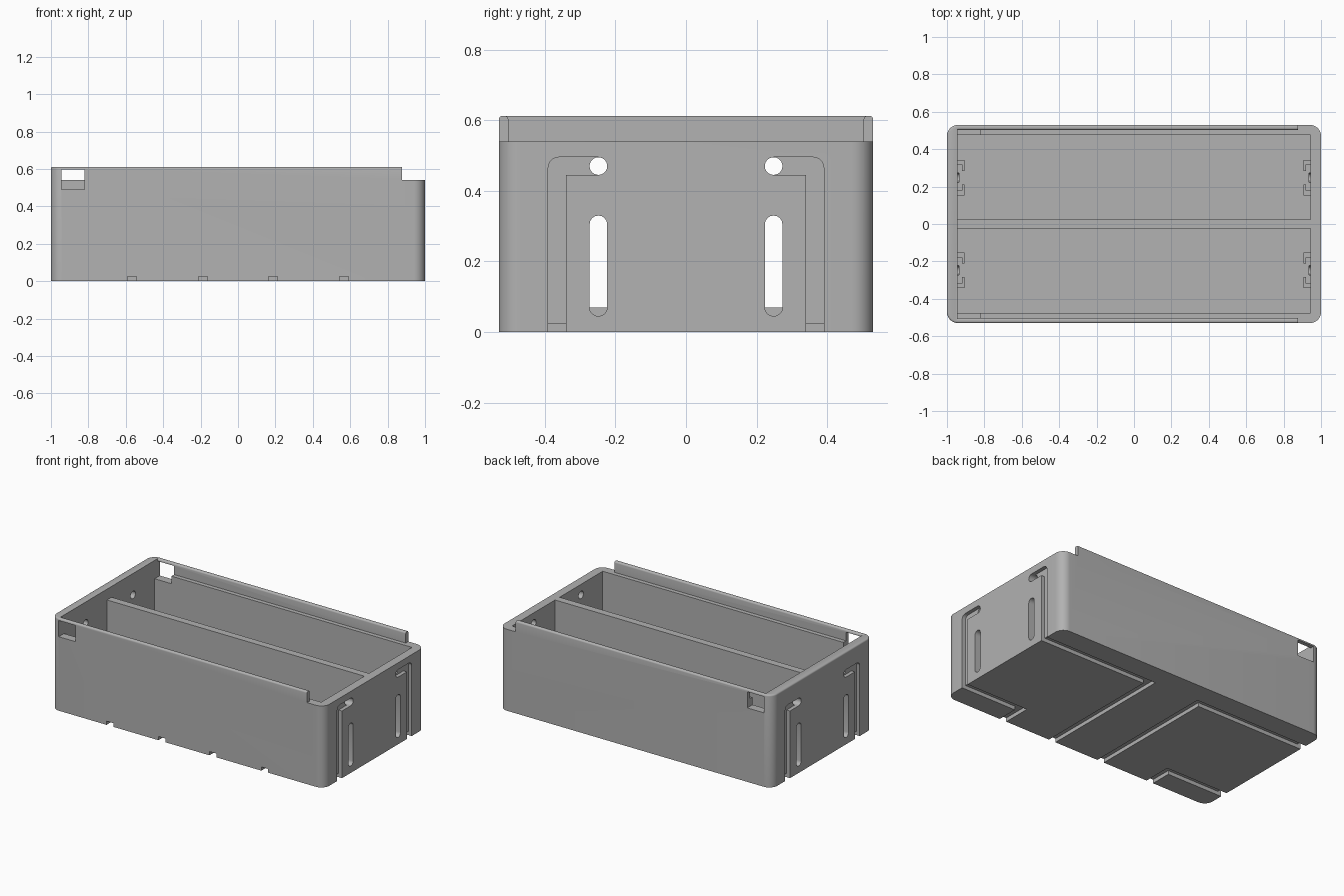
import bpy, bmesh, math

if "Cube" in bpy.data.objects:
    bpy.data.objects.remove(bpy.data.objects["Cube"])

grey = bpy.data.materials.new("grey_plastic")
grey.diffuse_color = (0.445, 0.445, 0.445, 1)
grey.use_nodes = True
grey.node_tree.nodes["Principled BSDF"].inputs["Base Color"].default_value = grey.diffuse_color

WALL_X, WALL_Y, RIM, TOP, FLOOR = 0.943, 0.475, 0.54, 0.612, 0.07


def arc(cx, cy, r, a0, a1, n=8):
    return [(cx + r * math.cos(math.radians(a0 + (a1 - a0) * i / n)),
             cy + r * math.sin(math.radians(a0 + (a1 - a0) * i / n))) for i in range(n + 1)]


def rounded_rect(hx, hy, r):
    pts = []
    for k, (sx, sy) in enumerate([(1, 1), (-1, 1), (-1, -1), (1, -1)]):
        pts += arc(sx * (hx - r), sy * (hy - r), r, 90 * k, 90 * k + 90, 10)
    return pts


def make(name, rings):
    """Closed solid lofted through rings of equal point count."""
    bm = bmesh.new()
    loops = [[bm.verts.new(p) for p in ring] for ring in rings]
    bm.faces.new(loops[0])
    bm.faces.new(loops[-1])
    for a, b in zip(loops, loops[1:]):
        for i in range(len(a)):
            j = (i + 1) % len(a)
            bm.faces.new((a[i], a[j], b[j], b[i]))
    bmesh.ops.recalc_face_normals(bm, faces=bm.faces)
    me = bpy.data.meshes.new(name)
    bm.to_mesh(me)
    bm.free()
    me.materials.append(grey)
    ob = bpy.data.objects.new(name, me)
    bpy.context.collection.objects.link(ob)
    return ob


def prism_x(name, pts, x0, x1):
    return make(name, [[(x, y, z) for y, z in pts] for x in (x0, x1)])


def prism_z(name, pts, z0, z1):
    return make(name, [[(x, y, z) for x, y in pts] for z in (z0, z1)])


def rect(a0, a1, b0, b1):
    return [(a0, b0), (a1, b0), (a1, b1), (a0, b1)]


# Outer shell with rounded corners and a softened top edge
f = 0.01
levels = [(0, 0)] + [(TOP - f + f * math.sin(t), f * (1 - math.cos(t)))
                     for t in (i * math.pi / 8 for i in range(5))]
box = make("box_body", [[(x, y, z) for x, y in rounded_rect(1 - d, 0.53 - d, 0.06 - d)]
                        for z, d in levels])

cutters = []
# Lid track between the side rails, open at the right end
half = [(0.503, RIM)] + arc(0.513, TOP - f, f, 180, 90, 4) + [(0.513, 0.8)]
track = half + [(-y, z) for y, z in reversed(half)]
cutters.append(prism_x("cut_track", track, -WALL_X, 1.2))
cutters.append(prism_x("cut_rail_end", rect(-0.7, 0.7, RIM, 0.8), 0.877, 1.2))

for s in (-1, 1):
    # Two compartments, leaving the divider
    cutters.append(prism_z("cut_bay", rect(-WALL_X, WALL_X, s * 0.024, s * WALL_Y), FLOOR, 0.58))
    # Latch windows
    cutters.append(prism_z("cut_window", rect(-WALL_X, -0.82, s * 0.44, s * 0.7), 0.49, 0.597))
    for e in (-1, 1):
        # Long slot and round hole through each end wall
        slot = arc(s * 0.248, 0.305, 0.025, 0, 180) + arc(s * 0.248, 0.07, 0.025, 180, 360)
        hole = arc(s * 0.248, 0.47, 0.025, 0, 360, 24)[:-1]
        cutters.append(prism_x("cut_slot", slot, e * 0.935, e * 1.1))
        cutters.append(prism_x("cut_hole", hole, e * 0.92, e * 1.1))
        # Cord channel from the hole down the end wall
        chan = [(0.34, -0.1), (0.39, -0.1)] + arc(0.36, 0.465, 0.03, 0, 90) \
            + arc(0.248, 0.47, 0.025, 90, 270) + [(0.34, 0.445)]
        cutters.append(prism_x("cut_channel", [(s * y, z) for y, z in chan], e * 0.975, e * 1.1))
        # Cord channel under the floor, turning out to the front
        xs, y, w = (0.187 if s > 0 else 0.567), s * 0.365, 0.025
        under = [(1.1, y + w), (xs - w, y + w), (xs - w, -0.7),
                 (xs + w, -0.7), (xs + w, y - w), (1.1, y - w)]
        cutters.append(prism_z("cut_under", [(e * x, v) for x, v in under], -0.1, 0.025))

        # Corner guides beside each slot, inside the end wall
        for t in (-1, 1):
            g = [(0.95, 0.095), (0.905, 0.095), (0.905, 0.036), (0.92, 0.036),
                 (0.92, 0.07), (0.95, 0.07)]
            prism_z("slot_guide", [(e * x, s * 0.248 + t * v) for x, v in g], 0.06, 0.35)

for c in cutters:
    c.hide_render = True
    m = box.modifiers.new("cut", 'BOOLEAN')
    m.operation, m.solver, m.object = 'DIFFERENCE', 'EXACT', c
    bpy.context.view_layer.objects.active = box
    bpy.ops.object.modifier_apply(modifier=m.name)
    bpy.data.objects.remove(c)

# Smooth the rounded parts, keep the edges crisp
bpy.ops.object.select_all(action='DESELECT')
box.select_set(True)
bpy.context.view_layer.objects.active = box
bpy.ops.object.shade_smooth_by_angle(angle=math.radians(30))
